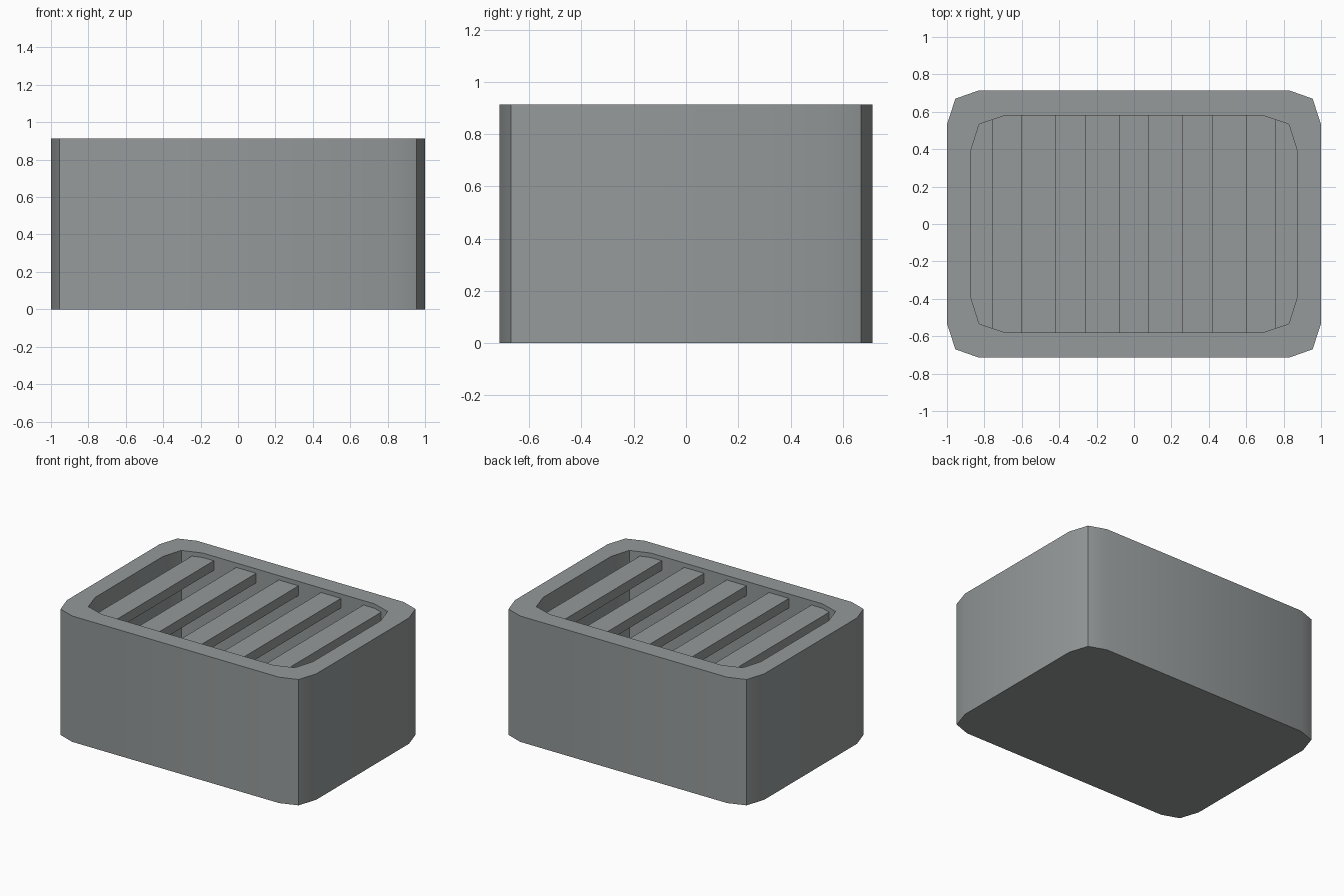
import bpy, bmesh

if "Cube" in bpy.data.objects:
    bpy.data.objects.remove(bpy.data.objects["Cube"])

H = 0.913           # overall height
FLOOR = 0.13        # cavity floor height

grey = bpy.data.materials.new("grey")
grey.diffuse_color = (0.30, 0.32, 0.32, 1)
grey.use_nodes = True
grey.node_tree.nodes["Principled BSDF"].inputs["Base Color"].default_value = grey.diffuse_color


def finish(name, bm):
    bmesh.ops.recalc_face_normals(bm, faces=bm.faces)
    me = bpy.data.meshes.new(name)
    bm.to_mesh(me)
    bm.free()
    me.materials.append(grey)
    ob = bpy.data.objects.new(name, me)
    bpy.context.collection.objects.link(ob)
    bpy.ops.object.select_all(action='DESELECT')
    ob.select_set(True)
    bpy.context.view_layer.objects.active = ob
    bpy.ops.object.shade_smooth_by_angle(angle=0.52)
    return ob


def outline(corner):
    """Mirror one corner's points into a full counter-clockwise loop."""
    r = corner[::-1]
    return (corner + [(-x, y) for x, y in r]
            + [(-x, -y) for x, y in corner] + [(x, -y) for x, y in r])


OUTER = outline([(1, .532), (.955, .67), (.83, .714)])
INNER = outline([(.873, .39), (.828, .533), (.69, .58)])

# tray: outer wall, rim, inner wall, floor and underside
bm = bmesh.new()
rings = [[bm.verts.new((x, y, z)) for x, y in prof]
         for prof, z in ((OUTER, 0), (OUTER, H), (INNER, H), (INNER, FLOOR))]
for a, b in zip(rings, rings[1:]):
    for i in range(len(a)):
        j = (i + 1) % len(a)
        bm.faces.new((a[i], a[j], b[j], b[i]))
bm.faces.new(rings[0])
bm.faces.new(rings[-1])
finish("tray", bm)

# slats across the opening, ends sunk slightly into the wall
for n in range(5):
    cx = (n - 2) * 0.34
    bm = bmesh.new()
    bmesh.ops.create_cube(bm, size=1)
    for v in bm.verts:
        v.co = (cx + v.co.x * 0.16, v.co.y * 1.18, 0.846 + v.co.z * 0.07)
    finish(f"slat_{n + 1}", bm)
